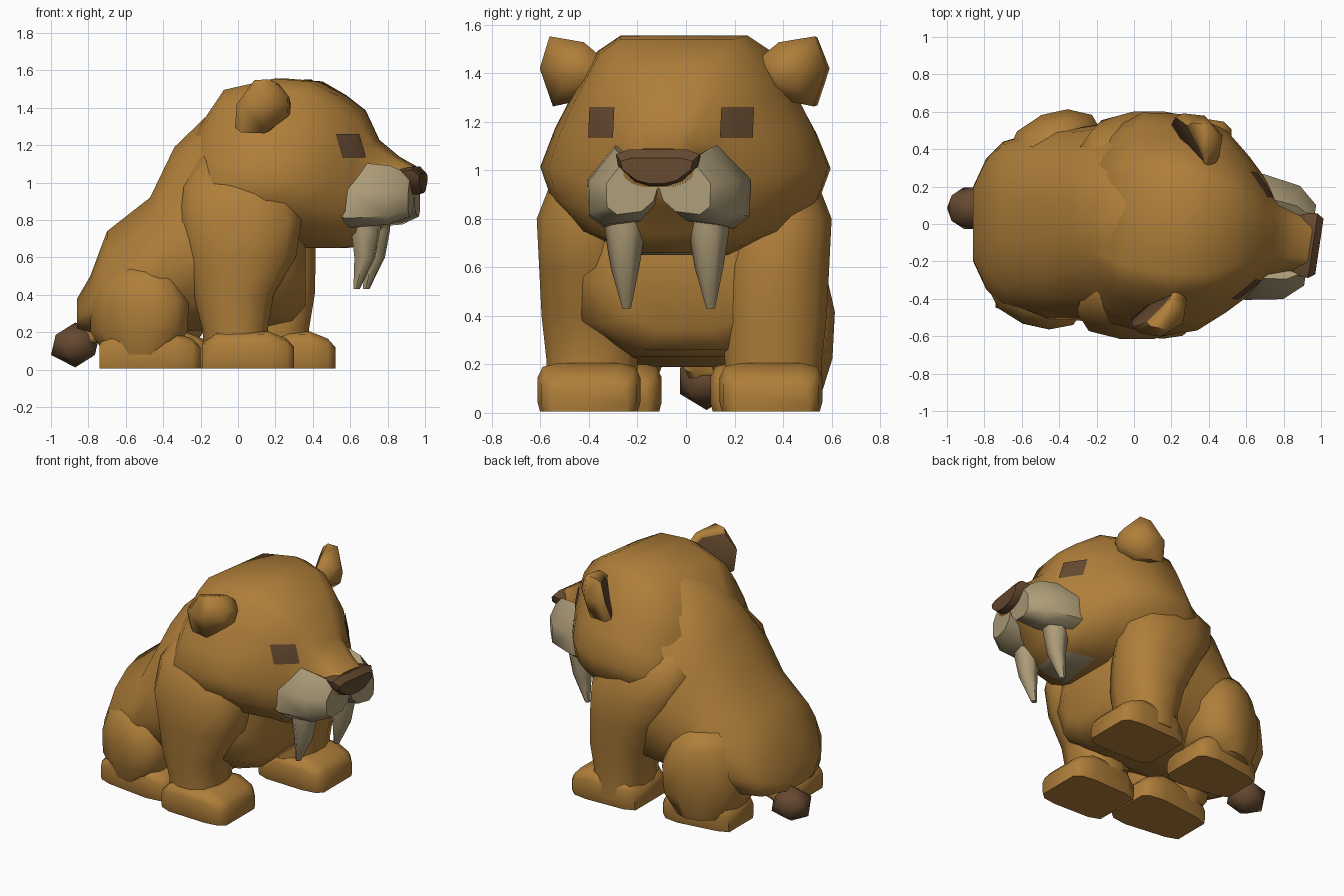
import bpy, bmesh, math
from mathutils import Matrix, Vector
from mathutils.bvhtree import BVHTree

if "Cube" in bpy.data.objects:
    bpy.data.objects.remove(bpy.data.objects["Cube"])


def material(name, rgb):
    m = bpy.data.materials.new(name)
    m.use_nodes = True
    m.diffuse_color = (*rgb, 1)
    m.node_tree.nodes["Principled BSDF"].inputs["Base Color"].default_value = (*rgb, 1)
    return m


FUR = material("golden fur", (0.43, 0.21, 0.042))
CREAM = material("cream", (0.42, 0.335, 0.19))
DARK = material("dark brown", (0.13, 0.066, 0.03))

# The head is turned slightly to its right
HEAD = Matrix.Translation((0.18, 0, 0)) @ Matrix.Rotation(math.radians(-8.5), 4, 'Z')


def finish(name, bm, mats, matrix=None, rule=None, angle=60):
    """Turn a bmesh into a smooth object; rule picks each face's material."""
    bmesh.ops.recalc_face_normals(bm, faces=bm.faces)
    bm.normal_update()
    if rule:
        for f in bm.faces:
            f.material_index = 1 if rule(f) else 0
    if matrix:
        bm.transform(matrix)
    me = bpy.data.meshes.new(name)
    bm.to_mesh(me)
    bm.free()
    for m in mats:
        me.materials.append(m)
    ob = bpy.data.objects.new(name, me)
    bpy.context.collection.objects.link(ob)
    bpy.ops.object.select_all(action='DESELECT')
    bpy.context.view_layer.objects.active = ob
    ob.select_set(True)
    bpy.ops.object.shade_smooth_by_angle(angle=math.radians(angle))


def loft(rings):
    """Skin a list of equal-length rings and cap both ends."""
    bm = bmesh.new()
    rows = [[bm.verts.new(p) for p in ring] for ring in rings]
    n = len(rows[0])
    for a, b in zip(rows, rows[1:]):
        for i in range(n):
            j = (i + 1) % n
            bm.faces.new((a[i], a[j], b[j], b[i]))
    bm.faces.new(rows[0])
    bm.faces.new(rows[-1])
    return bm


def section(x, top, bottom, width, half, y=0):
    """Symmetric cross-section at x, from a half profile in unit size."""
    mid, h = (top + bottom) / 2, (top - bottom) / 2
    full = half + [(-a, b) for a, b in reversed(half)]
    return [(x, y + a * width, mid + b * h) for a, b in full]


def oval(z, x0, x1, y0, y1, power, skew=0):
    """Ring at height z; a higher power makes it squarer, skew turns it outward."""
    pts = []
    for i in range(12):
        t = 2 * math.pi * (i + 0.5) / 12
        c, s = math.cos(t), math.sin(t)
        k = 1.01 / (abs(c) ** power + abs(s) ** power) ** (1 / power)
        dx = k * c * (x1 - x0) / 2
        pts.append(((x0 + x1) / 2 + dx, (y0 + y1) / 2 + k * s * (y1 - y0) / 2 + skew * dx, z))
    return pts


# Torso
ROUND = [(0.2, 1), (0.5, 0.86), (0.78, 0.55), (0.96, 0.1), (1, -0.3), (0.85, -0.75), (0.4, -1)]
torso = [(-0.86, 0.38, 0.22, 0.2), (-0.79, 0.5, 0.2, 0.35), (-0.7, 0.74, 0.19, 0.44),
         (-0.47, 0.92, 0.19, 0.51), (-0.34, 1.19, 0.2, 0.51), (-0.05, 1.47, 0.22, 0.55),
         (0.15, 1.45, 0.23, 0.53), (0.29, 1.1, 0.26, 0.42), (0.36, 0.8, 0.34, 0.28)]
finish("torso", loft([section(*t, ROUND) for t in torso]), [FUR])

# Head, with a fuller face and a pale underside of the jaw
SKULL = [(0.44, 0.99), (0.6, 0.85), (0.76, 0.5), (0.9, 0.14), (1, -0.2), (0.92, -0.5),
         (0.72, -0.78), (0.34, -1)]
FACE = [(0.4, 0.99), (0.65, 0.84), (0.83, 0.5), (0.93, 0.14), (1, -0.2), (0.94, -0.5),
        (0.74, -0.8), (0.4, -1)]
skull = [(-0.42, 1.22, 0.74, 0.42), (-0.22, 1.5, 0.68, 0.57), (0.05, 1.56, 0.65, 0.6),
         (0.24, 1.545, 0.65, 0.54)]
face = [(0.38, 1.47, 0.65, 0.42), (0.49, 1.39, 0.66, 0.31), (0.57, 1.23, 0.74, 0.22),
        (0.68, 1.14, 0.85, 0.18), (0.77, 1.09, 0.93, 0.15)]
bm = loft([section(*s, SKULL) for s in skull] + [section(*s, FACE) for s in face])
bmesh.ops.triangulate(bm, faces=bm.faces)
bm.normal_update()
surface = BVHTree.FromBMesh(bm)
finish("head", bm, [FUR, CREAM], HEAD,
       lambda f: f.normal.z < -0.9 and f.calc_center_median().x > 0.2)

# Nose
NOSE = [(0.7, 1), (1, 0.75), (0.95, 0.1), (0.55, -0.75), (0.2, -1)]
finish("nose", loft([section(0.69, 1.07, 0.94, 0.165, NOSE), section(0.785, 1.085, 0.935, 0.175, NOSE),
                     section(0.82, 1.05, 0.945, 0.15, NOSE)]), [DARK], HEAD, angle=40)

PAD = [(0.22, 1.11), (0.34, 0.96), (0.335, 0.81), (0.27, 0.76), (0.11, 0.78), (0.03, 0.85),
       (0.0, 0.95), (0.14, 1.06)]
EAR = [(0.3, 1.44), (0.41, 1.53), (0.56, 1.555), (0.605, 1.42), (0.55, 1.26), (0.36, 1.3)]


def scaled(outline, s, x, k, cy, cz, lean=0):
    """Outline in y-z, shrunk by k about a centre, mirrored by s, leaning up and inward."""
    ring = []
    for y, z in outline:
        y, z = cy + (y - cy) * k, cz + (z - cz) * k
        ring.append((x + lean * 0.5 * (z - cz) - lean * (y - cy), s * y, z))
    return ring


PAW = [(0.6, 1), (0.9, 0.85), (1, 0.4), (1, -0.6), (0.95, -1)]


def paw(name, x, y, length, width, heel):
    ends = [(0, 0.14, heel), (0.15, 0.2, heel + 0.15), (0.72, 0.205, 1), (0.92, 0.165, 0.93),
            (1, 0.12, 0.75)]
    finish(name, loft([section(x + t * length, top, 0.005, width * w, PAW, y)
                       for t, top, w in ends]), [FUR])


for side, s in (("left", 1), ("right", -1)):
    # Whisker pad
    finish(side + "_whisker_pad",
           loft([scaled(PAD, s, x, k, 0, 0.92) for x, k in
                 ((0.37, 0.94), (0.47, 1), (0.67, 0.9), (0.77, 0.64))]), [CREAM], HEAD, angle=45)

    # Long fang, curving slightly back
    fang = [(0.84, 0.54, 0.085), (0.74, 0.535, 0.083), (0.6, 0.53, 0.06), (0.43, 0.485, 0.018)]
    rings = []
    for z, x, r in fang:
        turn = [2 * math.pi * (i + 0.5) / 6 for i in range(6)]
        rings.append([(x + r * math.cos(t), s * 0.175 + r * math.sin(t), z) for t in turn])
    finish(side + "_fang", loft(rings), [CREAM], HEAD)

    # Ear, dark on the face turned back and inward
    ear_x = 0.05 + s * 0.03
    finish(side + "_ear",
           loft([scaled(EAR, s, ear_x + x, k, 0.45, 1.41, lean) for x, k, lean in
                 ((-0.03, 0.78, 0.8), (-0.01, 0.95, 0.55), (0.06, 0.98, 0.2), (0.14, 0.4, 0))]),
           [FUR, DARK], HEAD, lambda f: len(f.verts) > 4 and f.normal.x < 0)

    # Eye plate, laid on the surface of the head
    bm = bmesh.new()
    bmesh.ops.create_grid(bm, x_segments=5, y_segments=5, size=0.5)
    for v in bm.verts:
        y, z = s * 0.28 + v.co.x * 0.12, 1.195 + v.co.y * 0.125
        hit = surface.ray_cast(Vector((2, y, z)), Vector((-1, 0, 0)))[0]
        v.co = hit + Vector((0.007, s * 0.003, 0.002))
    finish(side + "_eye", bm, [DARK], HEAD)

    # Front leg, blending into the shoulder; the left one steps forward
    step = 0.22 if s > 0 else 0
    y_in, y_out = (0.15, 0.6) if s > 0 else (0.19, 0.615)
    leg = [(0.06, -0.18, 0.16, 0.01, 0.04), (0.22, -0.19, 0.16, 0.01, 0.04),
           (0.4, -0.24, 0.19, 0, 0.02), (0.6, -0.28, 0.31, 0, 0.01),
           (0.8, -0.31, 0.34, 0.02, 0), (0.98, -0.29, 0.3, 0.05, 0.07), (1.14, -0.2, 0.2, 0.08, 0.2)]
    rings = []
    for z, x0, x1, a, b in leg:
        d = step * min(1, max(0, (0.95 - z) / 0.5))
        y0, y1 = sorted((s * (y_in + a), s * (y_out - b)))
        rings.append(oval(z, x0 + d, min(x1 + d, 0.415), y0, y1, 2.8))
    finish(side + "_front_leg", loft(rings), [FUR])

    # Paws
    paw(side + "_front_paw", -0.19 + step, 0.35 if s > 0 else -0.4, 0.49, 0.212, 0.8)
    ahead = 0.1 if s > 0 else 0
    paw(side + "_hind_paw", -0.74 + ahead, s * 0.31, 0.54 - ahead / 2, 0.21, 0.65)

    # Thigh; the left one is pushed forward and higher
    y0, y1 = sorted((s * 0.1, s * (0.6 if s > 0 else 0.55)))
    thigh = [(0.08, -0.71, -0.36, 0.05), (0.2, -0.79, -0.27, 0.01), (0.36, -0.79, -0.26, 0),
             (0.48, -0.74, -0.32, 0.03), (0.56, -0.66, -0.42, 0.1)]
    finish(side + "_thigh", loft([oval(z + ahead * (z - 0.08) * 2, a + ahead, b + ahead,
                                       y0 + c, y1 - c, 2.4, s * 0.22) for z, a, b, c in thigh]), [FUR])

# Tail stub and tuft
tail = [(-0.74, 0.3, 0.16, 0.1), (-0.82, 0.22, 0.1, 0.06)]
finish("tail_stub", loft([section(*t, ROUND, 0.08) for t in tail]), [FUR])
bm = bmesh.new()
bmesh.ops.create_icosphere(bm, subdivisions=1, radius=1)
bm.transform(Matrix.Translation((-0.87, 0.085, 0.132)) @ Matrix.Diagonal((0.145, 0.13, 0.12, 1)))
finish("tail_tuft", bm, [DARK])
